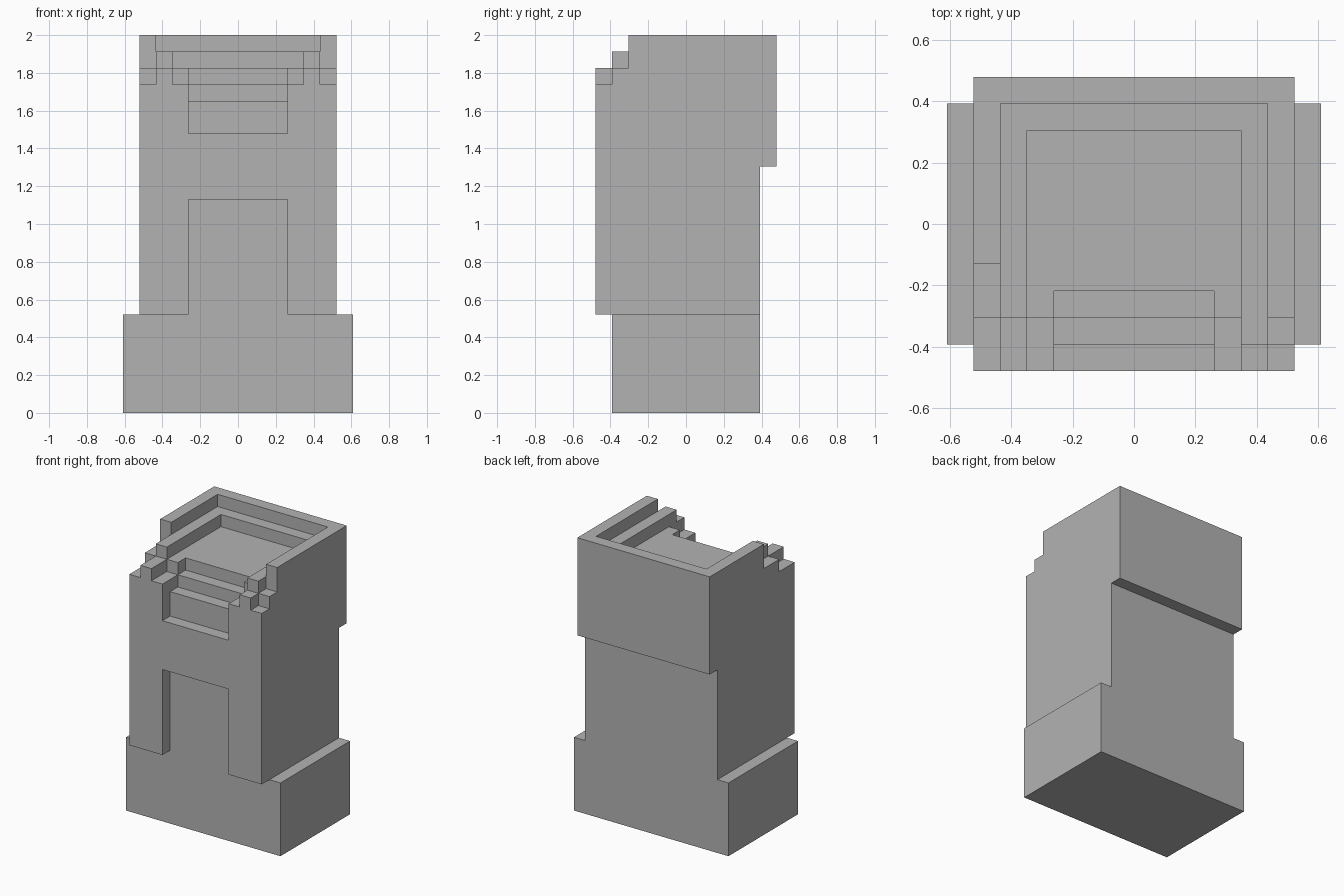
import bpy
import bmesh
from mathutils import Matrix

UNIT = 2 / 23  # size of one block

cube = bpy.data.objects.get("Cube")
if cube:
    bpy.data.objects.remove(cube, do_unlink=True)

stone = bpy.data.materials.new("grey_stone")
stone.use_nodes = True
grey = (0.45, 0.45, 0.45, 1)
stone.diffuse_color = grey
stone.node_tree.nodes["Principled BSDF"].inputs["Base Color"].default_value = grey


def extrude(name, outline, x0, x1):
    """Extrude a (y, z) outline along x, in block units."""
    bm = bmesh.new()
    face = bm.faces.new([bm.verts.new((x0, y, z)) for y, z in outline])
    new = bmesh.ops.extrude_face_region(bm, geom=[face])["geom"]
    verts = [v for v in new if isinstance(v, bmesh.types.BMVert)]
    bmesh.ops.translate(bm, verts=verts, vec=(x1 - x0, 0, 0))
    bmesh.ops.recalc_face_normals(bm, faces=bm.faces)
    mesh = bpy.data.meshes.new(name)
    bm.to_mesh(mesh)
    bm.free()
    mesh.materials.append(stone)
    obj = bpy.data.objects.new(name, mesh)
    bpy.context.scene.collection.objects.link(obj)
    return obj


def box(name, x0, x1, y0, y1, z0, z1):
    return extrude(name, [(y0, z0), (y1, z0), (y1, z1), (y0, z1)], x0, x1)


def cut(obj, x0, x1, y1, z0, z1=25):
    """Cut away everything in front of y1 between z0 and z1."""
    cutter = box("cutter", x0, x1, -8, y1, z0, z1)
    cutter.hide_render = True
    mod = obj.modifiers.new("cut", 'BOOLEAN')
    mod.operation, mod.solver, mod.object = 'DIFFERENCE', 'EXACT', cutter
    depsgraph = bpy.context.evaluated_depsgraph_get()
    mesh = bpy.data.meshes.new_from_object(obj.evaluated_get(depsgraph))
    obj.modifiers.clear()
    obj.data = mesh
    bpy.data.objects.remove(cutter, do_unlink=True)


def finish(obj):
    """Merge coplanar faces and scale from blocks to final size."""
    bm = bmesh.new()
    bm.from_mesh(obj.data)
    bmesh.ops.dissolve_limit(bm, angle_limit=0.01, verts=bm.verts, edges=bm.edges)
    bm.to_mesh(obj.data)
    bm.free()
    obj.data.transform(Matrix.Scale(UNIT, 4))
    obj.data.name = obj.name


# Wide plinth
base = box("base", -7, 7, -4.5, 4.5, 0, 6)

# Tower with an overhanging upper back
tower = extrude("tower", [(-5.5, 6), (4.5, 6), (4.5, 15), (5.5, 15),
                          (5.5, 23), (-5.5, 23)], -6, 6)

# Doorway recess
cut(tower, -3, 3, -4.5, 5, 13)

# Sunken roof: ledge, then floor
cut(tower, -5, 5, 4.5, 22)
cut(tower, -4, 4, 3.5, 21)

# Front steps of the roof, down to the balcony notch
cut(tower, -4, 4, -3.5, 20)
for depth, height in ((-2.5, 20), (-3.5, 19), (-4.5, 17)):
    cut(tower, -3, 3, depth, height)

# Broken wall ends, different on each side
for x0, x1, depth, height in ((-7, -5, -1.5, 21), (-7, -4, -3.5, 21),
                              (-7, -5, -3.5, 20), (5, 7, -3.5, 21),
                              (4, 7, -4.5, 21), (5, 7, -4.5, 20)):
    cut(tower, x0, x1, depth, height)

for part in (base, tower):
    finish(part)
